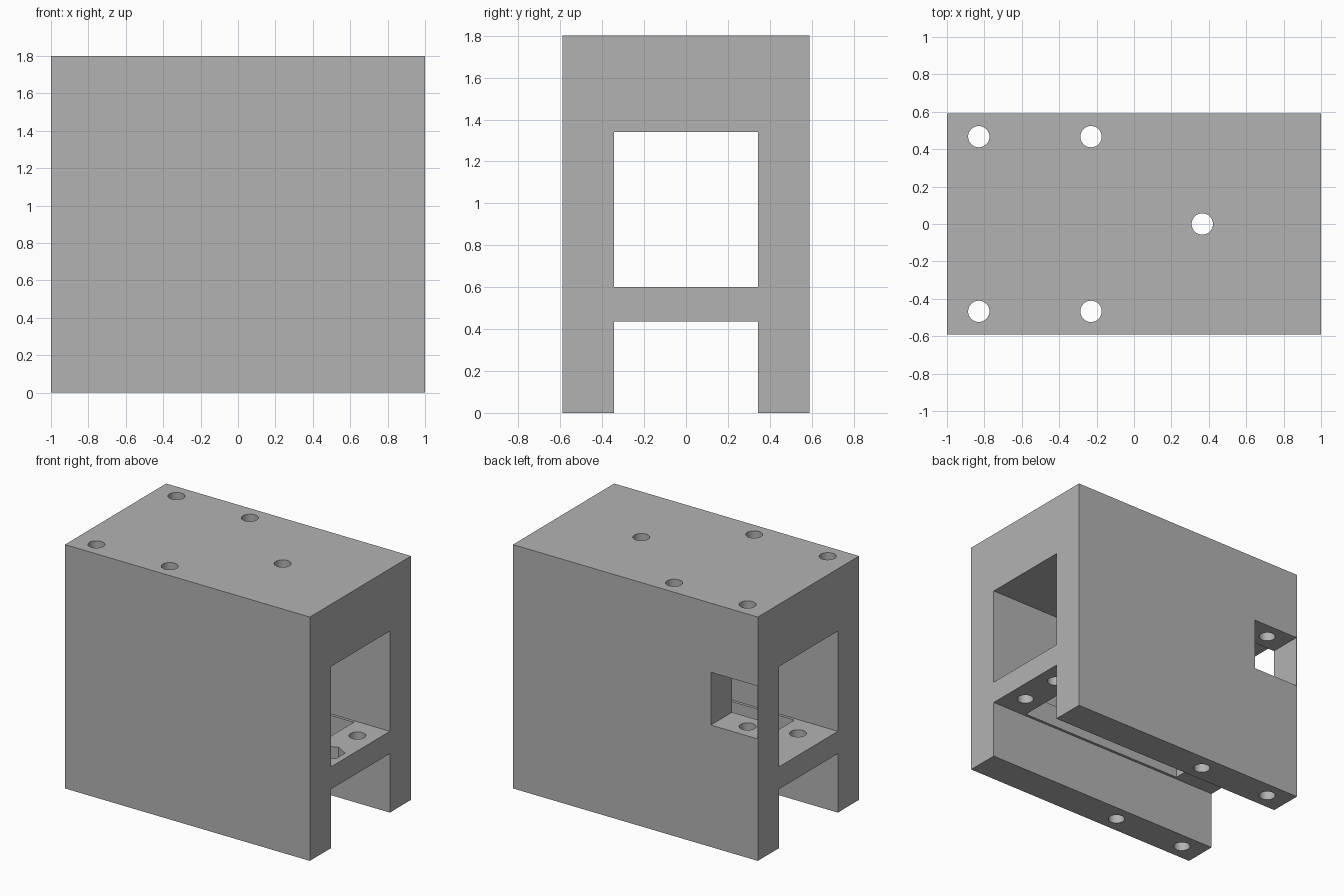
import bpy
import math

if "Cube" in bpy.data.objects:
    bpy.data.objects.remove(bpy.data.objects["Cube"], do_unlink=True)

grey = bpy.data.materials.new("plain_grey")
grey.use_nodes = True
colour = (0.45, 0.45, 0.45, 1)
grey.diffuse_color = colour
grey.node_tree.nodes["Principled BSDF"].inputs["Base Color"].default_value = colour


def box(name, x, y, z):
    """Box from its (min, max) range on each axis."""
    spans = (x, y, z)
    bpy.ops.mesh.primitive_cube_add(size=1, location=[sum(s) / 2 for s in spans])
    obj = bpy.context.object
    obj.name = name
    obj.scale = [s[1] - s[0] for s in spans]
    bpy.ops.object.transform_apply(location=True, rotation=False, scale=True)
    return obj


def prism(name, x, y, z, radius, sides=32):
    """Upright cylinder or polygon prism over the z range."""
    bpy.ops.mesh.primitive_cylinder_add(
        vertices=sides, radius=radius, depth=z[1] - z[0], location=(x, y, sum(z) / 2))
    obj = bpy.context.object
    obj.name = name
    return obj


def cut(target, cutter):
    cutter.hide_render = True
    mod = target.modifiers.new("cut", "BOOLEAN")
    mod.operation = "DIFFERENCE"
    mod.solver = "EXACT"
    mod.object = cutter
    bpy.context.view_layer.objects.active = target
    bpy.ops.object.modifier_apply(modifier=mod.name)
    bpy.data.objects.remove(cutter, do_unlink=True)


HEIGHT = 1.8
INNER = 0.343          # half width of the tunnel and channel
HOLE = 0.057           # radius of every bolt hole
SHELF = (0.435, 0.6)   # bottom and top of the shelf
through = (-0.1, HEIGHT + 0.1)

# Solid block
body = box("bracket_body", (-1, 1), (-0.59, 0.59), (0, HEIGHT))
body.data.materials.append(grey)

# Tunnel above the shelf, channel below it, and the opening in the shelf
cut(body, box("tunnel", (-1.1, 1.1), (-INNER, INNER), (SHELF[1], 1.34)))
cut(body, box("channel", (-1.1, 1.1), (-INNER, INNER), (-0.1, SHELF[0])))
cut(body, box("shelf_opening", (-0.66, 0.72), (-0.323, 0.323), (0.4, 0.65)))

# Window in the back wall, closed at the end by a thin skin
cut(body, box("window", (-0.997, -0.616), (0.3, 0.7), (0.9, 1.29)))

# Bolt holes down through the side walls and one in the roof
for x in (-0.83, -0.23):
    for y in (-0.467, 0.467):
        cut(body, prism("wall_hole", x, y, through, HOLE))
cut(body, prism("roof_hole", 0.365, 0, (1.2, HEIGHT + 0.1), HOLE))

# Pairs of holes in the shelf ends, one with a hexagonal nut pocket
for x in (-0.8, 0.86):
    for y in (-0.164, 0.164):
        cut(body, prism("shelf_hole", x, y, (0.35, 0.7), HOLE))
cut(body, prism("nut_pocket", 0.86, -0.164, (0.5, 0.7), 0.107, 6))

# Round holes smooth, all corners sharp
bpy.ops.object.select_all(action="DESELECT")
body.select_set(True)
bpy.context.view_layer.objects.active = body
bpy.ops.object.shade_smooth_by_angle(angle=math.radians(30))
